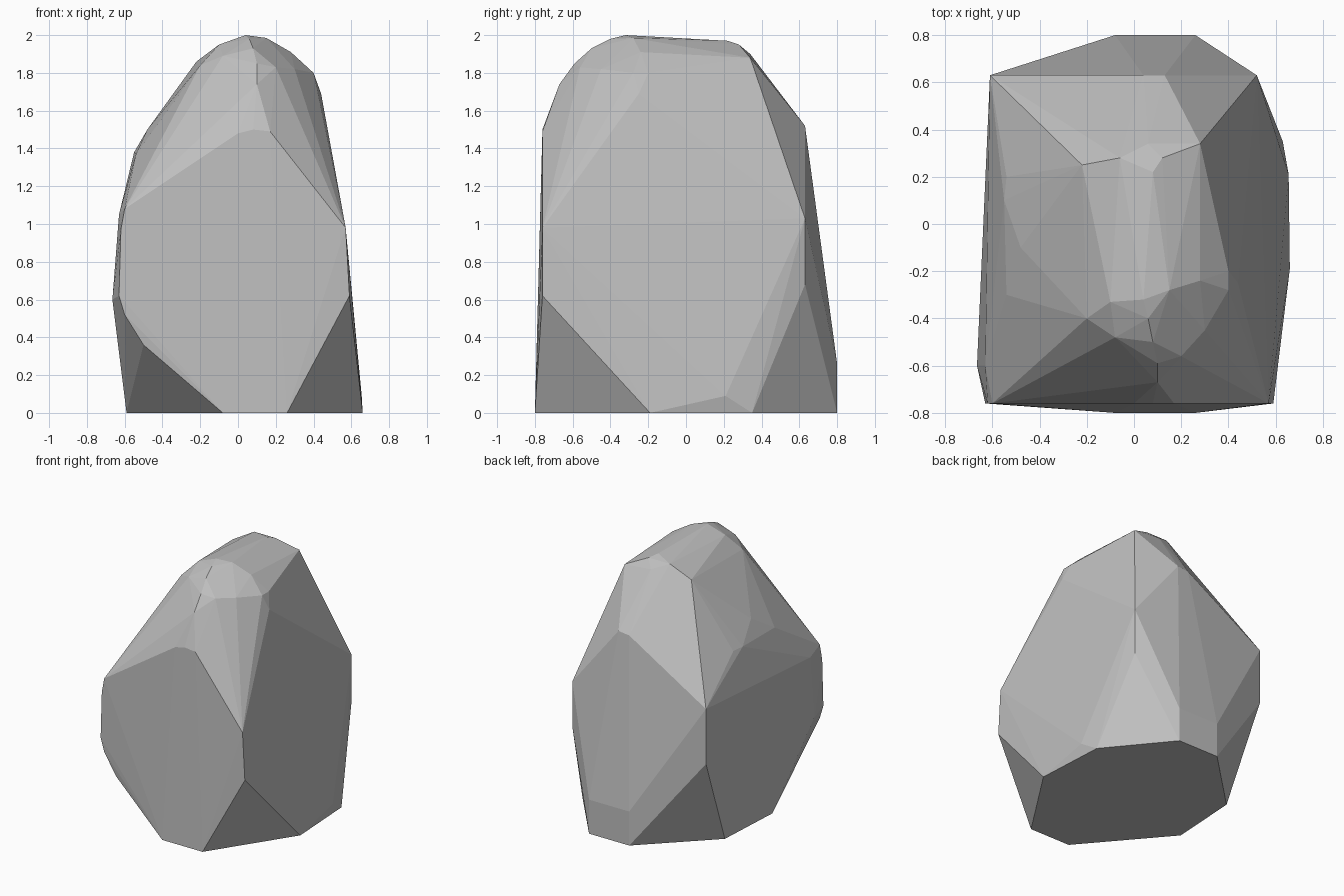
import bpy
import bmesh
from math import radians

# Remove the default cube only
default_cube = bpy.data.objects.get("Cube")
if default_cube:
    bpy.data.objects.remove(default_cube, do_unlink=True)


def flat_material(name, colour):
    """One plain colour for viewport and render."""
    material = bpy.data.materials.new(name)
    material.use_nodes = True
    material.diffuse_color = colour
    shader = next(n for n in material.node_tree.nodes if n.type == "BSDF_PRINCIPLED")
    shader.inputs["Base Color"].default_value = colour
    shader.inputs["Roughness"].default_value = 0.9
    return material


def on_base(outline, z=0):
    """Horizontal outline given as x, y."""
    return [(x, y, z) for x, y in outline]


def on_wall(outline, y):
    """Upright outline given as x, z."""
    return [(x, y, z) for x, z in outline]


def hull_object(name, points, material):
    """Wrap the points in a convex skin with flat facets."""
    bm = bmesh.new()
    for point in points:
        bm.verts.new(point)
    result = bmesh.ops.convex_hull(bm, input=bm.verts, use_existing_faces=False)
    loose = set(result["geom_interior"]) | set(result["geom_unused"])
    loose = [item for item in loose if isinstance(item, bmesh.types.BMVert)]
    bmesh.ops.delete(bm, geom=loose, context="VERTS")
    # Merge nearly coplanar triangles into broad facets
    bmesh.ops.dissolve_limit(bm, angle_limit=radians(1), verts=bm.verts, edges=bm.edges)
    bmesh.ops.recalc_face_normals(bm, faces=bm.faces)
    mesh = bpy.data.meshes.new(name)
    bm.to_mesh(mesh)
    bm.free()
    mesh.materials.append(material)
    rock = bpy.data.objects.new(name, mesh)
    bpy.context.collection.objects.link(rock)
    return rock


# Flat underside
base = on_base([(-.08, -.8), (.26, -.8), (.66, -.19), (.63, .35),
                (.26, .8), (-.08, .8), (-.56, .33), (-.59, -.2)])

# Broad front facet
front = on_wall([(-.5, .36), (-.6, .52), (-.63, .62), (-.62, .97), (-.6, 1.08),
                 (0, 1.48), (.08, 1.5), (.17, 1.49), (.57, .98), (.59, .62)], -.76)

# Broad back facet and its upright foot
back = on_wall([(-.61, .7), (-.61, 1.12), (.04, 1.51), (.13, 1.52),
                (.52, 1.03), (.52, .68)], .63)
back_foot = on_wall([(-.08, .26), (.26, .26)], .8)

# Bulging flanks and left shoulder
flanks = [(-.665, -.6, .6), (.655, .21, .09), (-.63, -.6, 1.05),
          (-.54, .2, 1.38), (-.55, .1, 1.38), (-.48, -.1, 1.5), (-.54, -.3, 1.37)]

# Rounded crown, sweeping from the front brow to the back of the ridge
brow = [(.1, -.67, 1.74), (.1, -.59, 1.85), (.08, -.5, 1.93), (.06, -.4, 1.98),
        (-.2, -.4, 1.84), (-.08, -.48, 1.89), (.2, -.56, 1.83), (.3, -.45, 1.82)]
ridge = [(.04, -.32, 2), (.15, -.28, 1.985), (-.1, -.33, 1.95), (.28, -.24, 1.91),
         (.4, -.28, 1.8), (.4, -.2, 1.8), (.44, -.25, 1.69),
         (.08, .22, 1.97), (-.06, .28, 1.95), (.12, .28, 1.95), (.28, .34, 1.88),
         (.06, .34, 1.9), (-.22, .25, 1.86)]

stone = flat_material("grey stone", (.52, .52, .52, 1))
hull_object("boulder", base + front + back + back_foot + flanks + brow + ridge, stone)
